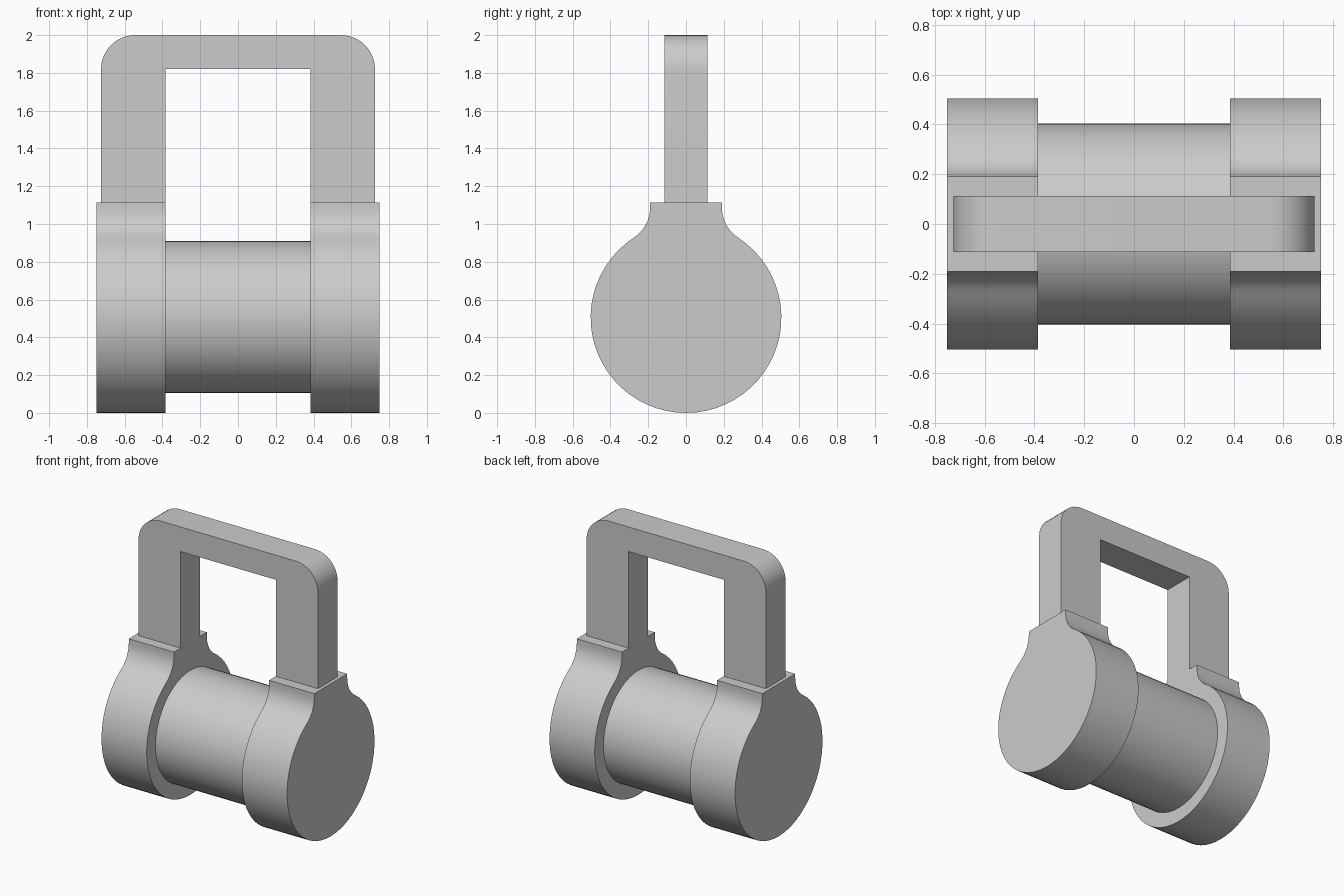
import bpy, bmesh
from math import sin, cos, pi, atan2, sqrt, radians
from mathutils import Vector

if "Cube" in bpy.data.objects:
    bpy.data.objects.remove(bpy.data.objects["Cube"])


def arc(cx, cy, r, a0, a1, n):
    return [(cx + r * cos(a0 + (a1 - a0) * i / n),
             cy + r * sin(a0 + (a1 - a0) * i / n)) for i in range(n + 1)]


def extrude_profile(name, pts, place, start, end):
    """Extrude a closed 2D outline; place(u, v, d) maps it into 3D."""
    bm = bmesh.new()
    face = bm.faces.new([bm.verts.new(place(u, v, start)) for u, v in pts])
    new = bmesh.ops.extrude_face_region(bm, geom=[face])["geom"]
    shift = Vector(place(0, 0, end)) - Vector(place(0, 0, start))
    bmesh.ops.translate(bm, vec=shift,
                        verts=[g for g in new if isinstance(g, bmesh.types.BMVert)])
    bmesh.ops.recalc_face_normals(bm, faces=bm.faces)
    mesh = bpy.data.meshes.new(name)
    bm.to_mesh(mesh)
    bm.free()
    ob = bpy.data.objects.new(name, mesh)
    bpy.context.collection.objects.link(ob)
    bpy.ops.object.select_all(action='DESELECT')
    ob.select_set(True)
    bpy.context.view_layer.objects.active = ob
    bpy.ops.object.shade_smooth_by_angle(angle=radians(30))
    return ob


def along_x(u, v, d):
    return (d, u, v)


def along_y(u, v, d):
    return (u, d, v)


R, NECK, FILLET, TOP = 0.505, 0.19, 0.19, 1.115
INNER, OUTER = 0.385, 0.75

# End caps: round disc blending through concave fillets into a flat neck
fy = NECK + FILLET
fz = sqrt((R + FILLET) ** 2 - fy ** 2)
a = atan2(fz, fy)
side = [(NECK, TOP)] + arc(fy, R + fz, FILLET, pi, pi + a, 8)
disc = arc(0, R, R, a, -pi - a, 48)[1:-1]
cap = side + disc + [(-y, z) for y, z in reversed(side)]
for name, s in (("left_end_cap", -1), ("right_end_cap", 1)):
    extrude_profile(name, cap, along_x, s * INNER, s * OUTER)

# Central barrel
barrel = arc(0, 0.507, 0.403, 0, 2 * pi, 48)[:-1]
extrude_profile("barrel", barrel, along_x, -INNER, INNER)

# Handle: arch with rounded outer corners and square opening
half = [(INNER, 1.82), (INNER, TOP), (0.725, TOP)] + arc(0.545, 1.82, 0.18, 0, pi / 2, 12)
handle = half + [(-x, z) for x, z in reversed(half)]
extrude_profile("handle", handle, along_y, -0.113, 0.113)
